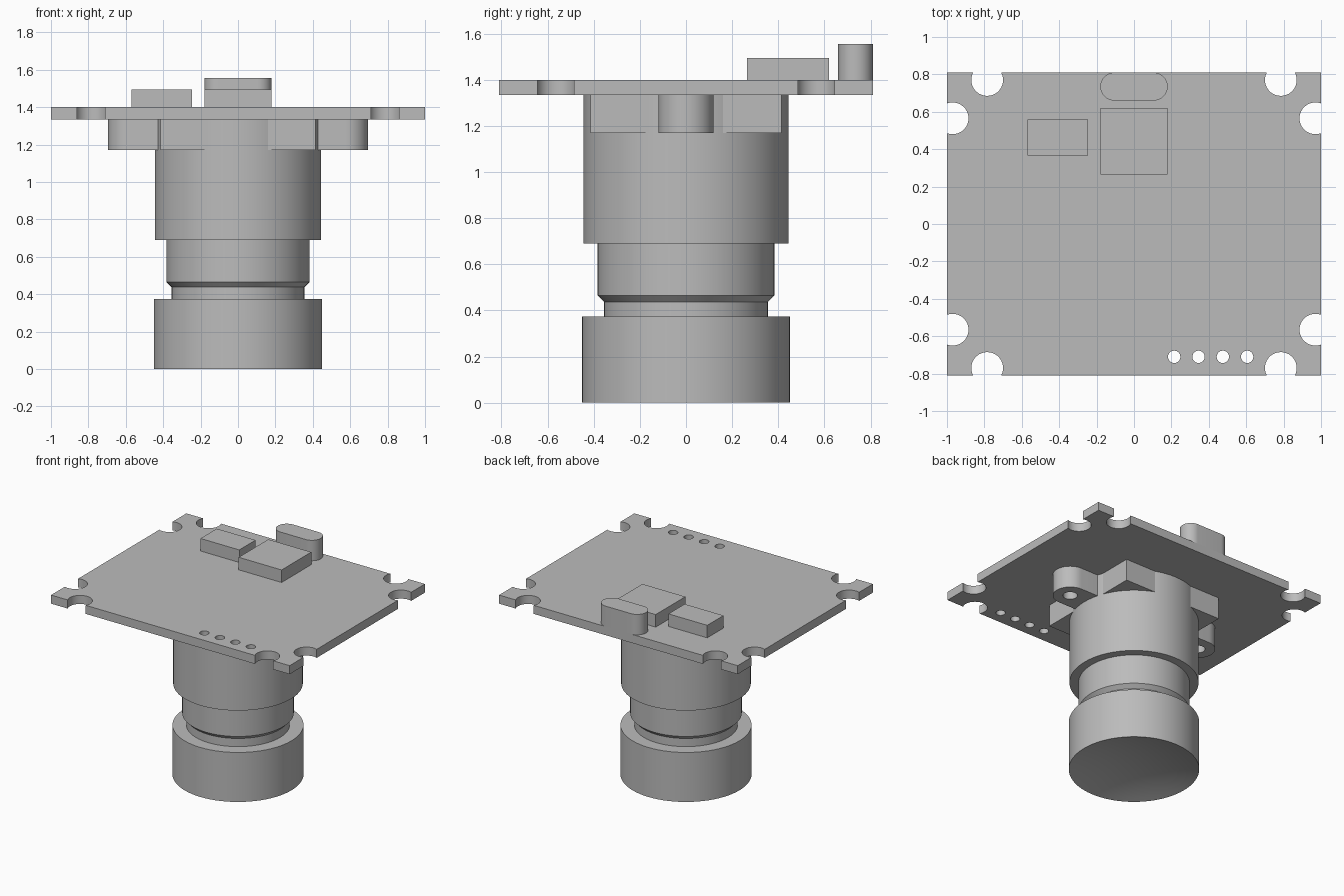
import bpy, bmesh
from math import pi, cos, sin, acos, asin, radians

cube = bpy.data.objects.get("Cube")
if cube:
    bpy.data.objects.remove(cube, do_unlink=True)

GREY = (0.5, 0.5, 0.5, 1)
grey = bpy.data.materials.new("plain grey")
grey.use_nodes = True
grey.diffuse_color = GREY
grey.node_tree.nodes["Principled BSDF"].inputs["Base Color"].default_value = GREY


def finish(name, bm):
    bmesh.ops.recalc_face_normals(bm, faces=bm.faces)
    mesh = bpy.data.meshes.new(name)
    bm.to_mesh(mesh)
    bm.free()
    mesh.materials.append(grey)
    ob = bpy.data.objects.new(name, mesh)
    bpy.context.collection.objects.link(ob)
    bpy.ops.object.select_all(action="DESELECT")
    ob.select_set(True)
    bpy.context.view_layer.objects.active = ob
    bpy.ops.object.shade_smooth_by_angle(angle=radians(30))
    return ob


def arc(cx, cy, r, a0, a1, n=24):
    return [(cx + r * cos(a0 + (a1 - a0) * i / n),
             cy + r * sin(a0 + (a1 - a0) * i / n)) for i in range(n + 1)]


def circle(cx, cy, r):
    return arc(cx, cy, r, 0, 2 * pi)[:-1]


def rect(x0, x1, y0, y1):
    return [(x0, y0), (x1, y0), (x1, y1), (x0, y1)]


def prism(name, outline, z0, z1, holes=(), top_round=0):
    """Extrude an outline, with optional holes and a rounded top rim."""
    bm = bmesh.new()
    edges = []
    for loop in [outline, *holes]:
        vs = [bm.verts.new((x, y, z0)) for x, y in loop]
        edges += [bm.edges.new((vs[i - 1], vs[i])) for i in range(len(vs))]
        if not holes:
            bm.faces.new(vs)
    if holes:
        bmesh.ops.triangle_fill(bm, edges=edges, use_beauty=True)
    out = bmesh.ops.extrude_face_region(bm, geom=bm.faces[:], use_keep_orig=True)
    for v in out["geom"]:
        if isinstance(v, bmesh.types.BMVert):
            v.co.z = z1
    if top_round:
        rim = [e for e in bm.edges if all(v.co.z == z1 for v in e.verts)]
        bmesh.ops.bevel(bm, geom=rim, offset=top_round, segments=5,
                        profile=0.5, affect="EDGES")
    return finish(name, bm)


def lathe(name, profile, steps=72):
    bm = bmesh.new()
    vs = [bm.verts.new((r, 0, z)) for r, z in profile]
    es = [bm.edges.new(p) for p in zip(vs, vs[1:])]
    bmesh.ops.spin(bm, geom=vs + es, cent=(0, 0, 0), axis=(0, 0, 1),
                   angle=2 * pi, steps=steps)
    bmesh.ops.remove_doubles(bm, verts=bm.verts, dist=1e-5)
    return finish(name, bm)


# Circuit board: one notched corner mirrored into all four
W, D, R = 1.0, 0.81, 0.085
BOTTOM, TOP = 1.335, 1.4
sx, sy = 0.97, 0.565      # side notch centre
ex, ey = 0.785, 0.77      # end notch centre
a, b = acos((W - sx) / R), asin((D - ey) / R)
corner = arc(sx, sy, R, -a, a - 2 * pi) + [(W, D)] + arc(ex, ey, R, b, -pi - b)
outline = (corner + [(-x, y) for x, y in reversed(corner)]
           + [(-x, -y) for x, y in corner]
           + [(x, -y) for x, y in reversed(corner)])
pin_holes = [circle(0.215 + 0.13 * i, -0.71, 0.033) for i in range(4)]
prism("circuit_board", outline, BOTTOM, TOP, pin_holes)

# Components on the board
prism("small_chip", rect(-0.57, -0.245, 0.365, 0.56), TOP, 1.495)
prism("large_chip", rect(-0.18, 0.18, 0.265, 0.62), TOP, 1.495)
can = arc(0.105, 0.735, 0.075, -pi / 2, pi / 2) + arc(-0.105, 0.735, 0.075, pi / 2, 1.5 * pi)
prism("oscillator_can", can, TOP, 1.555, top_round=0.03)

# Lens mount: square block and two screw ears
MOUNT = 1.17
prism("mount_block", rect(-0.415, 0.415, -0.415, 0.415), MOUNT, BOTTOM)
ear = [(0.415, -0.12)] + arc(0.575, 0, 0.12, -pi / 2, pi / 2) + [(0.415, 0.12)]
hole = circle(0.575, 0, 0.05)
for side, s in (("left", 1), ("right", -1)):
    prism(side + "_screw_ear", [(s * x, y) for x, y in ear], MOUNT, BOTTOM,
          [[(s * x, y) for x, y in hole]])

# Lens barrel with a hollowed front face
dish = [(0.45 * i / 12, 0.07 * (1 - (i / 12) ** 2)) for i in range(13)]
lathe("lens_barrel", dish + [
    (0.45, 0.375), (0.355, 0.375), (0.355, 0.437), (0.383, 0.465),
    (0.383, 0.69), (0.445, 0.69), (0.445, BOTTOM), (0, BOTTOM)])
